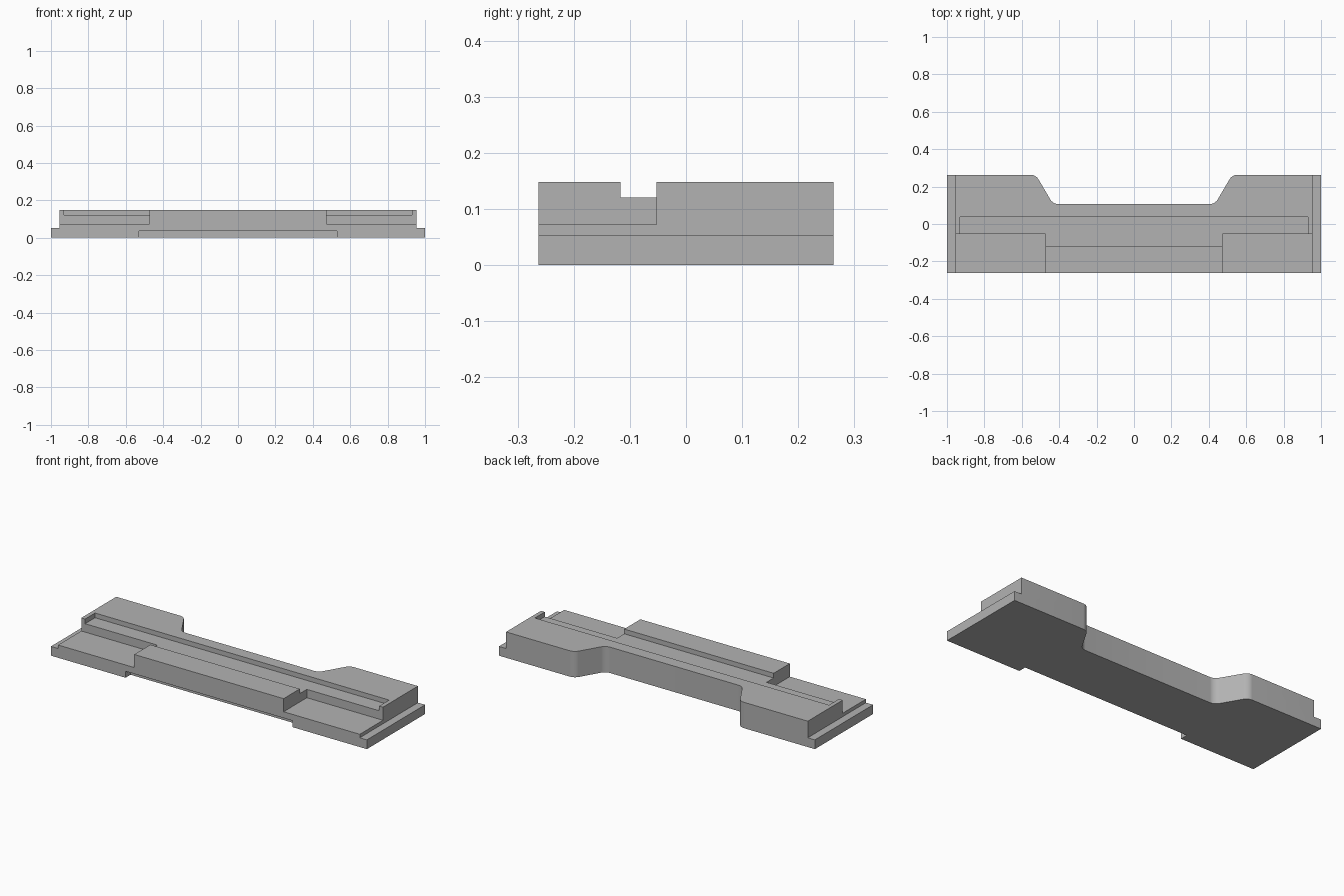
import bpy
import bmesh

if "Cube" in bpy.data.objects:
    bpy.data.objects.remove(bpy.data.objects["Cube"], do_unlink=True)

HALF_W, HALF_D, HEIGHT = 1.0, 0.263, 0.148
SLOT_Z, POCKET_Z, LEDGE_Z, RECESS_Z = 0.121, 0.073, 0.053, 0.037

grey = bpy.data.materials.new("plain grey")
grey.use_nodes = True
grey.diffuse_color = (0.45, 0.45, 0.45, 1)
grey.node_tree.nodes["Principled BSDF"].inputs["Base Color"].default_value = grey.diffuse_color


def make_object(name, bm):
    mesh = bpy.data.meshes.new(name)
    bmesh.ops.recalc_face_normals(bm, faces=bm.faces)
    bm.to_mesh(mesh)
    bm.free()
    mesh.materials.append(grey)
    obj = bpy.data.objects.new(name, mesh)
    bpy.context.collection.objects.link(obj)
    return obj


def cut_box(body, name, x, y, z):
    """Remove the box spanning the given ranges from the body."""
    bm = bmesh.new()
    bmesh.ops.create_cube(bm, size=1)
    for v in bm.verts:
        v.co = [r[0] if c < 0 else r[1] for c, r in zip(v.co, (x, y, z))]
    cutter = make_object(name, bm)
    cutter.hide_render = True
    mod = body.modifiers.new(name, "BOOLEAN")
    mod.operation, mod.solver, mod.object = "DIFFERENCE", "EXACT", cutter
    bpy.context.view_layer.objects.active = body
    bpy.ops.object.modifier_apply(modifier=name)
    bpy.data.objects.remove(cutter, do_unlink=True)


# Body outline with the sloped cutaway at the back
half = [(HALF_W, -HALF_D), (HALF_W, HALF_D), (0.525, HALF_D), (0.433, 0.107)]
outline = half + [(-x, y) for x, y in reversed(half)]
bm = bmesh.new()
face = bm.faces.new([bm.verts.new((x, y, 0)) for x, y in outline])
new = bmesh.ops.extrude_face_region(bm, geom=[face])["geom"]
bmesh.ops.translate(bm, vec=(0, 0, HEIGHT), verts=[g for g in new if isinstance(g, bmesh.types.BMVert)])

# Rounded corners of the cutaway
corners = [e for e in bm.edges
           if abs(e.verts[0].co.z - e.verts[1].co.z) > 0.1 and abs(e.verts[0].co.x) < 0.6]
bmesh.ops.bevel(bm, geom=corners, offset=0.026, segments=8, profile=0.5, affect="EDGES")
body = make_object("base_body", bm)

# End ledges and front corner pockets
for side, s in (("left", 1), ("right", -1)):
    cut_box(body, side + "_ledge_cutter", sorted((s * 0.955, s * 1.2)), (-0.5, 0.5), (LEDGE_Z, 0.3))
    cut_box(body, side + "_pocket_cutter", sorted((s * 0.473, s * 1.1)), (-0.5, -0.053), (POCKET_Z, 0.3))

# Long shallow slot and the recess under the front edge
cut_box(body, "slot_cutter", (-0.931, 0.931), (-0.117, 0.037), (SLOT_Z, 0.3))
cut_box(body, "recess_cutter", (-0.528, 0.528), (-0.5, -HALF_D + 0.045), (-0.1, RECESS_Z))

bpy.ops.object.select_all(action="DESELECT")
body.select_set(True)
bpy.context.view_layer.objects.active = body
bpy.ops.object.shade_smooth_by_angle()
